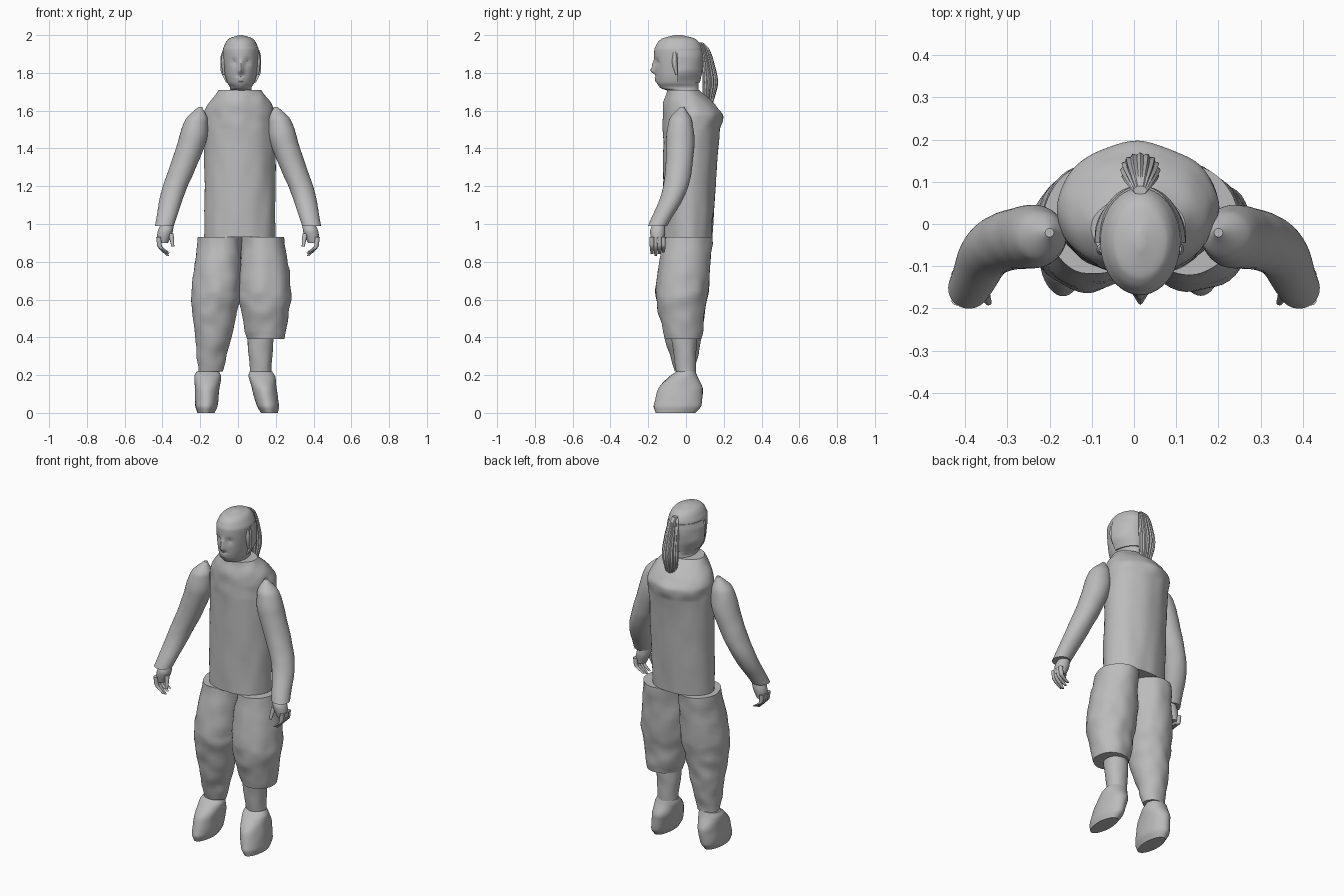
import bpy
import bmesh
import math
from mathutils import Vector, noise

default_cube = bpy.data.objects.get("Cube")
if default_cube:
    bpy.data.objects.remove(default_cube, do_unlink=True)

# One plain material for the whole figure
grey = bpy.data.materials.new("plain_grey")
grey.use_nodes = True
shade = (.5, .5, .5, 1)
grey.diffuse_color = shade
grey.node_tree.nodes["Principled BSDF"].inputs["Base Color"].default_value = shade
parts = []


def smooth_slices(slices, steps):
    """Monotone interpolation of cross-sections along their height."""
    slopes = [[(end - start) / (lower[0] - upper[0]) for start, end in zip(upper, lower)]
              for upper, lower in zip(slices, slices[1:])]

    def tangent(index, column):
        before = slopes[max(index - 1, 0)][column]
        after = slopes[min(index, len(slopes) - 1)][column]
        return 2 * before * after / (before + after) if before * after > 0 else 0

    result = []
    for index, (upper, lower) in enumerate(zip(slices, slices[1:])):
        height = lower[0] - upper[0]
        for step in range(steps):
            t = step / steps
            rest = 1 - t
            ease = t * t * (3 - 2 * t)
            result.append([
                start + (end - start) * ease + height * t * rest
                * (rest * tangent(index, column) - t * tangent(index + 1, column))
                for column, (start, end) in enumerate(zip(upper, lower))])
    return result + [slices[-1]]


def skin(name, slices, side=1, sides=48, wrinkle=0, ridge=0, shape=None):
    """Closed skin over oval slices: height, centre x, centre y, half width, half depth."""
    bm = bmesh.new()
    rings = []
    for z, x, y, half_width, half_depth in smooth_slices(slices, 8):
        ring = []
        for index in range(sides):
            angle = math.tau * index / sides
            grow = 1 + ridge * math.cos(angle * sides / 4)
            point = Vector((x + half_width * grow * math.cos(angle),
                            y + half_depth * grow * math.sin(angle), z))
            creases = wrinkle * noise.noise(point * 14)
            point += creases * Vector((math.cos(angle), math.sin(angle), 0))
            if shape:
                shape(point)
            point.x *= side
            ring.append(bm.verts.new(point))
        rings.append(ring)
    for upper, lower in zip(rings, rings[1:]):
        for index in range(sides):
            before = index - 1
            bm.faces.new((upper[before], upper[index], lower[index], lower[before]))
    bm.faces.new(rings[0])
    bm.faces.new(rings[-1])
    bmesh.ops.recalc_face_normals(bm, faces=bm.faces)
    mesh = bpy.data.meshes.new(name)
    bm.to_mesh(mesh)
    bm.free()
    mesh.materials.append(grey)
    obj = bpy.data.objects.new(name, mesh)
    bpy.context.collection.objects.link(obj)
    parts.append(obj)


def body(name, rows, x, lean=0, **options):
    """Upright form from rows of height, half width, front and back, on a leaning axis."""
    skin(name, [(z, x + lean * z, (front + back) / 2, half, (back - front) / 2)
                for z, half, front, back in rows], **options)


def limb(name, points, side, **options):
    """Round tube along a falling path of x, y, z and radius."""
    skin(name, [(z, x, y, radius, radius) for x, y, z, radius in points], side, **options)


# Tunic with a sloping shoulder yoke
body("tunic", [
    (1.71, .11, -.1, .07), (1.62, .175, -.12, .165), (1.57, .19, -.12, .195),
    (1.5, .19, -.12, .18), (.93, .187, -.12, .14)], x=.01, sides=64, wrinkle=.007)

# Baggy trousers, the left one with a ballooned hem above a narrow cuff
body("left_trouser_leg", [
    (.93, .11, -.12, .14), (.65, .14, -.16, .12), (.55, .13, -.15, .1),
    (.43, .11, -.12, .09), (.39, .1, -.11, .08)], x=.16, lean=-.03, wrinkle=.007)
body("left_trouser_cuff", [
    (.4, .07, -.08, .06), (.2, .056, -.05, .05)], x=.12, wrinkle=.005)
body("right_trouser_leg", [
    (.93, .115, -.12, .14), (.65, .13, -.16, .12), (.55, .12, -.145, .1),
    (.4, .095, -.11, .08), (.22, .065, -.06, .05)], x=-.16, lean=.07, wrinkle=.008)

# Soft boots, the left one turned further outward
for label, x, lean in (("left", .165, -.2), ("right", -.17, .05)):
    body(label + "_boot", [
        (.22, .06, -.05, .05), (.19, .07, -.09, .06), (.12, .065, -.15, .09),
        (.04, .06, -.17, .08), (0, .045, -.16, .05)], x, lean, wrinkle=.003)

# Sleeves and hands, mirrored
for label, side in (("left", 1), ("right", -1)):
    limb(label + "_sleeve", [
        (.2, -.02, 1.62, .01), (.22, -.03, 1.55, .06), (.24, -.03, 1.45, .075),
        (.3, -.04, 1.28, .07), (.34, -.06, 1.18, .065), (.39, -.15, .99, .05)],
        side, wrinkle=.002)
    limb(label + "_palm", [
        (.375, -.145, 1, .033), (.385, -.15, .96, .04), (.4, -.15, .9, .03)],
        side, sides=24)
    for finger in range(4):
        y = -.18 + .02 * finger
        tip = .83 + .01 * abs(finger - 1)
        limb(label + "_finger", [
            (.42, y, .93, .013), (.415, y, .885, .012), (.37, y, tip, .007)],
            side, sides=12)
    limb(label + "_thumb", [
        (.355, -.165, .95, .014), (.345, -.185, .88, .008)], side, sides=12)

# Head, with features raised and sunk by soft bumps
middle = .015


def bump(distance, width):
    return math.exp(-(distance / width) ** 2)


def face_features(point):
    across = abs(point.x - middle)
    if point.y > -.05:
        return
    # Nose tip, nose bridge, eye sockets, eyeballs, upper lip, lower lip
    for push, offset, width, z, height in (
            (.028, 0, .015, 1.81, .014), (.016, 0, .012, 1.84, .02),
            (-.014, .036, .017, 1.855, .015), (.006, .036, .01, 1.85, .007),
            (.008, 0, .022, 1.772, .006), (.008, 0, .02, 1.758, .006)):
        point.y -= push * bump(across - offset, width) * bump(point.z - z, height)


body("head", [
    (2, .01, -.06, -.02), (1.98, .065, -.13, .05), (1.95, .085, -.157, .077),
    (1.92, .095, -.168, .085), (1.8, .085, -.162, .07), (1.75, .073, -.155, .066),
    (1.72, .057, -.135, .066), (1.7, .057, -.085, .065), (1.64, .06, -.07, .06)],
    middle, sides=96, shape=face_features)


# Hair swept back over the ears, cut straight in front of them
def cut_front(point):
    point.y = max(point.y, -.045)


body("swept_hair", [
    (1.92, .098, -.18, .089), (1.88, .108, -.18, .09), (1.82, .109, -.18, .087),
    (1.75, .08, -.17, .072)], middle, sides=64, wrinkle=.003, shape=cut_front)
for label, x in (("left", middle + .09), ("right", middle - .09)):
    limb(label + "_temple_lock", [
        (x, -.06, 1.91, .008), (x, -.06, 1.86, .014), (x, -.05, 1.79, .006)],
        side=1, sides=12)

# Ponytail with combed ridges
body("ponytail", [
    (1.96, .016, .07, .09), (1.93, .028, .076, .12), (1.85, .04, .085, .148),
    (1.75, .045, .09, .167), (1.67, .034, .09, .15), (1.59, .008, .105, .12)],
    middle, sides=64, ridge=.07)

# Smooth shading that keeps hems sharp
bpy.ops.object.select_all(action="DESELECT")
for obj in parts:
    obj.select_set(True)
bpy.context.view_layer.objects.active = parts[0]
bpy.ops.object.shade_smooth_by_angle(angle=math.radians(40))
